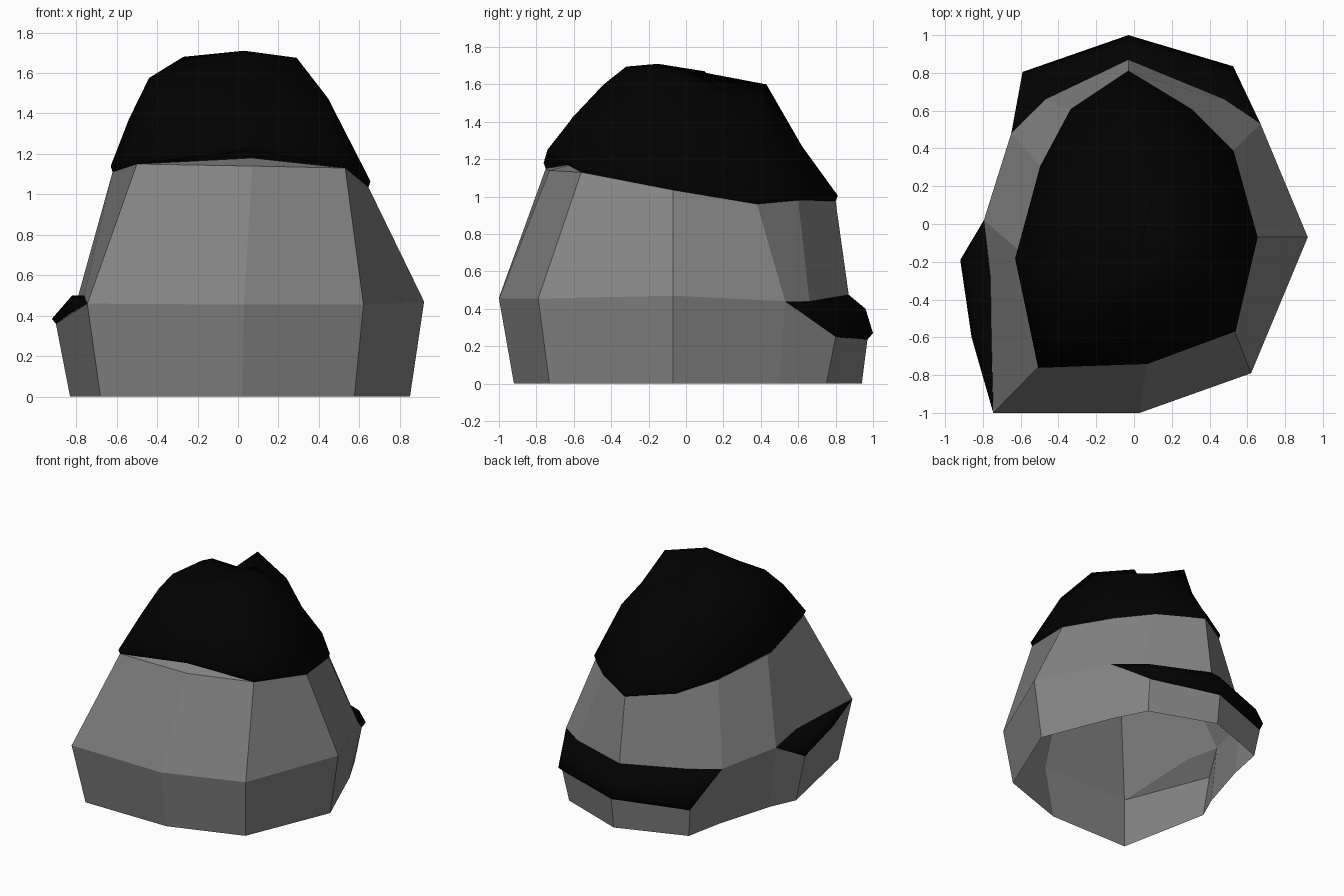
import bpy, bmesh
from mathutils import Vector

if "Cube" in bpy.data.objects:
    bpy.data.objects.remove(bpy.data.objects["Cube"])


def material(name, value):
    m = bpy.data.materials.new(name)
    m.diffuse_color = (value, value, value, 1)
    m.use_nodes = True
    m.node_tree.nodes["Principled BSDF"].inputs["Base Color"].default_value = m.diffuse_color
    return m


black = material("black", 0.0006)
stone = material("stone_grey", 0.235)


def loft(name, rings, mat, closed=True, top=False, smooth=True):
    """Skin matching rows of points, listed from the bottom up, counter-clockwise."""
    bm = bmesh.new()
    rows = [[bm.verts.new(p) for p in ring] for ring in rings]
    n = len(rows[0])
    for low, high in zip(rows, rows[1:]):
        for i in range(n if closed else n - 1):
            j = (i + 1) % n
            bm.faces.new((low[i], low[j], high[j], high[i]))
    if top:
        bm.faces.new(rows[-1])
    bmesh.ops.remove_doubles(bm, verts=bm.verts[:], dist=0.0005)
    me = bpy.data.meshes.new(name)
    bm.to_mesh(me)
    bm.free()
    ob = bpy.data.objects.new(name, me)
    bpy.context.collection.objects.link(ob)
    me.materials.append(mat)
    me.polygons.foreach_set("use_smooth", [smooth] * len(me.polygons))
    return ob


# Rock: eleven columns, starting at the front left corner
base_xy = [(-.68, -.92), (.02, -.92), (.575, -.73), (.85, -.07), (.62, .50), (.49, .75),
           (-.03, .94), (-.55, .75), (-.61, .45), (-.74, .02), (-.83, -.18)]
base = [(x, y, 0) for x, y in base_xy]
mid = [(-.745, -1, .46), (.03, -1, .455), (.62, -.79, .455), (.92, -.07, .47),
       (.67, .53, .44), (.48, .66, .44), (-.03, .87, .475), (-.47, .66, .47),
       (-.65, .48, .45), (-.795, .02, .48), (-.76, -.28, .50)]
upper = [(-.50, -.75, 1.15), (.07, -.73, 1.14), (.53, -.56, 1.13), (.645, -.07, 1.035),
         (.52, .38, .96), (.30, .60, .98), (-.03, .80, .975), (-.33, .60, 1.0),
         (-.49, .30, 1.04), (-.61, -.14, 1.10), (-.62, -.18, 1.11)]
# outer edge of the ledges, where it differs from the middle ring
ledge = list(mid)
ledge[5:8] = [(.515, .80, .25), (-.03, .97, .235), (-.58, .78, .22)]
ledge[10] = (-.90, -.19, .36)
# the front of the top slopes up below the cap
seat = list(upper)
seat[1] = (.07, -.58, 1.18)
loft("rock", [base, ledge, mid, upper, seat], stone, top=True, smooth=False)

# Cap: ten columns with a small overhanging lip, lifted at the front
rim = upper[:9] + upper[10:]
rim[1] = (.07, -.73, 1.22)
lip = [(x * 1.015, y * 1.015, z + .03) for x, y, z in rim]
waist = [(-.42, -.61, 1.42), (.07, -.60, 1.43), (.42, -.44, 1.40), (.445, -.33, 1.475),
         (.42, .20, 1.35), (.22, .48, 1.24), (-.03, .62, 1.27), (-.29, .50, 1.23),
         (-.43, .25, 1.38), (-.54, -.18, 1.37)]
crown = [(-.37, -.45, 1.585), (-.15, -.44, 1.60), (.05, -.32, 1.695), (.29, -.15, 1.675),
         (.28, .15, 1.54), (.15, .39, 1.48), (-.13, .43, 1.60), (-.26, .37, 1.47),
         (-.33, .15, 1.60), (-.44, -.18, 1.575)]
peak = Vector((.03, -.15, 1.71))
summit = [Vector(p).lerp(peak, .4) for p in crown]
summit[4] = Vector((.08, .10, 1.67))
summit[9] = Vector((-.27, -.06, 1.68))
loft("cap", [rim, lip, waist, crown, summit, [peak] * 10], black)

# Back ledge cover, tapering to a point at both ends
right_end, left_end = mid[4], mid[8]
rows = [ledge[5:8],
        [(.525, .835, .28), (-.03, 1, .27), (-.59, .805, .27)],
        [(.505, .78, .39), (-.03, .96, .40), (-.56, .76, .40)],
        mid[5:8]]
loft("back_ledge_cover", [[right_end] + r + [left_end] for r in rows], black, False)

# Left ledge cover
back_end, front_end = mid[9], mid[0]
rows = [[ledge[10], (-.83, -.60, .41)],
        [(-.92, -.19, .385), (-.86, -.60, .43)],
        [(-.82, -.22, .50), (-.80, -.60, .495)],
        [mid[10], (-.755, -.60, .485)]]
loft("left_ledge_cover", [[back_end] + r + [front_end] for r in rows], black, False)
